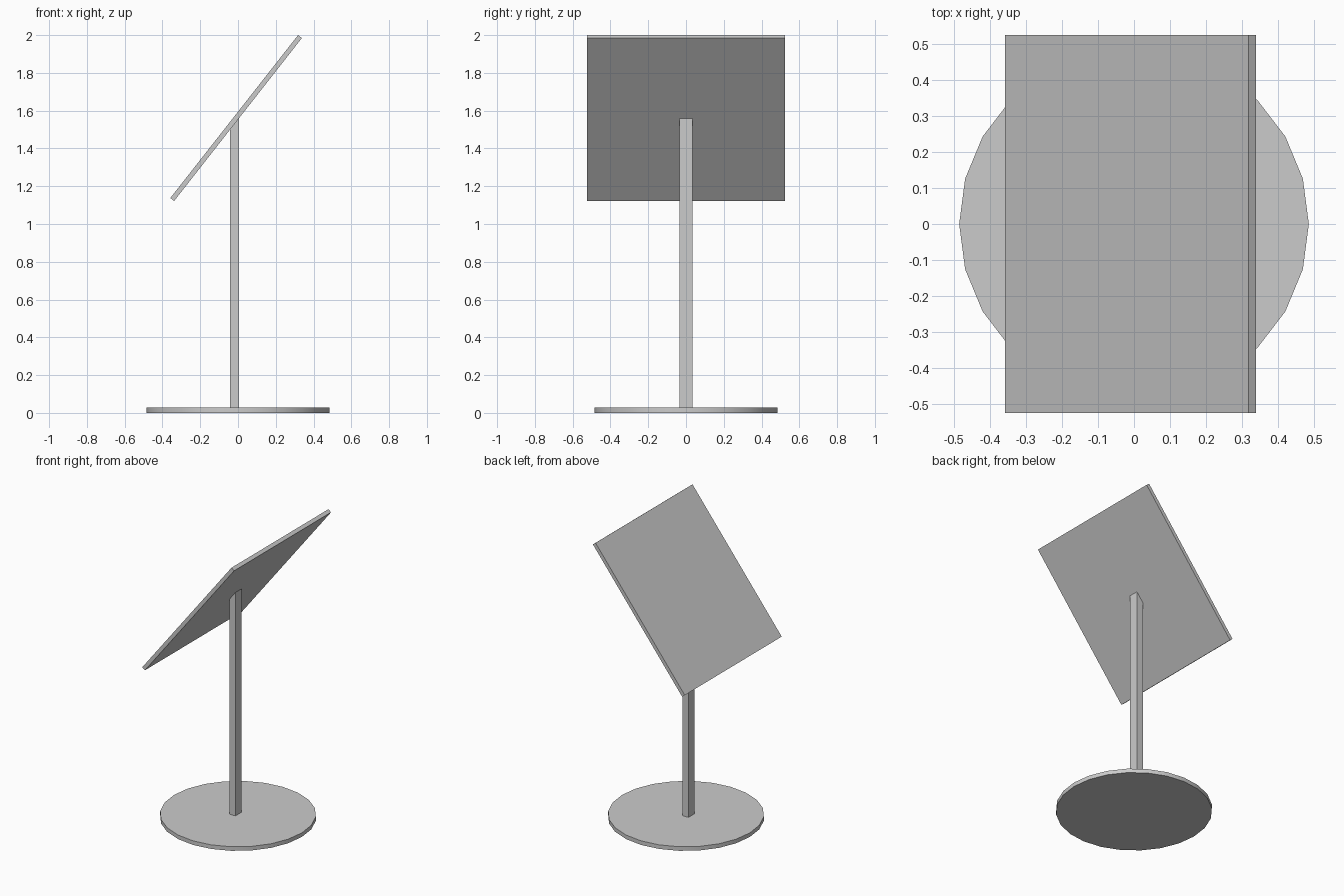
import bpy
import bmesh
import math
from mathutils import Matrix, Vector

cube = bpy.data.objects.get("Cube")
if cube:
    bpy.data.objects.remove(cube, do_unlink=True)

grey = bpy.data.materials.new("plain grey")
grey.use_nodes = True
grey.diffuse_color = (0.6, 0.6, 0.6, 1)
grey.node_tree.nodes["Principled BSDF"].inputs["Base Color"].default_value = grey.diffuse_color


def finish(name, bm):
    mesh = bpy.data.meshes.new(name)
    bmesh.ops.recalc_face_normals(bm, faces=bm.faces)
    bm.to_mesh(mesh)
    bm.free()
    mesh.materials.append(grey)
    obj = bpy.data.objects.new(name, mesh)
    bpy.context.collection.objects.link(obj)
    return obj


def box(size, matrix):
    bm = bmesh.new()
    bmesh.ops.create_cube(bm, size=1, matrix=matrix @ Matrix.Diagonal((*size, 1)))
    return bm


TILT = math.radians(51.9)
PANEL_CENTRE = Vector((-0.01, 0, 1.561))

# Round foot with a smooth rim
bm = bmesh.new()
bmesh.ops.create_cone(bm, cap_ends=True, segments=24, radius1=0.485, radius2=0.485,
                      depth=0.028, matrix=Matrix.Translation((0, 0, 0.014)))
# Put a corner of the rim on the x axis
first = bm.verts[:][0].co
bmesh.ops.rotate(bm, verts=bm.verts, matrix=Matrix.Rotation(-math.atan2(first.y, first.x), 3, "Z"))
foot = finish("base_disc", bm)
bpy.context.view_layer.objects.active = foot
foot.select_set(True)
bpy.ops.object.shade_smooth_by_angle(angle=math.radians(30))

# Rectangular post, its top sheared to sit inside the sloping panel
post_x = -0.019
bm = box((0.047, 0.068, 1.55), Matrix.Translation((post_x, 0, 0.775)))
for v in bm.verts:
    if v.co.z > 1:
        v.co.z = PANEL_CENTRE.z + (v.co.x - PANEL_CENTRE.x) * math.tan(TILT)
finish("post", bm)

# Tilted flat panel, high edge towards +x
bm = box((1.096, 1.05, 0.0255), Matrix.Translation(PANEL_CENTRE) @ Matrix.Rotation(-TILT, 4, "Y"))
finish("tilted_panel", bm)
